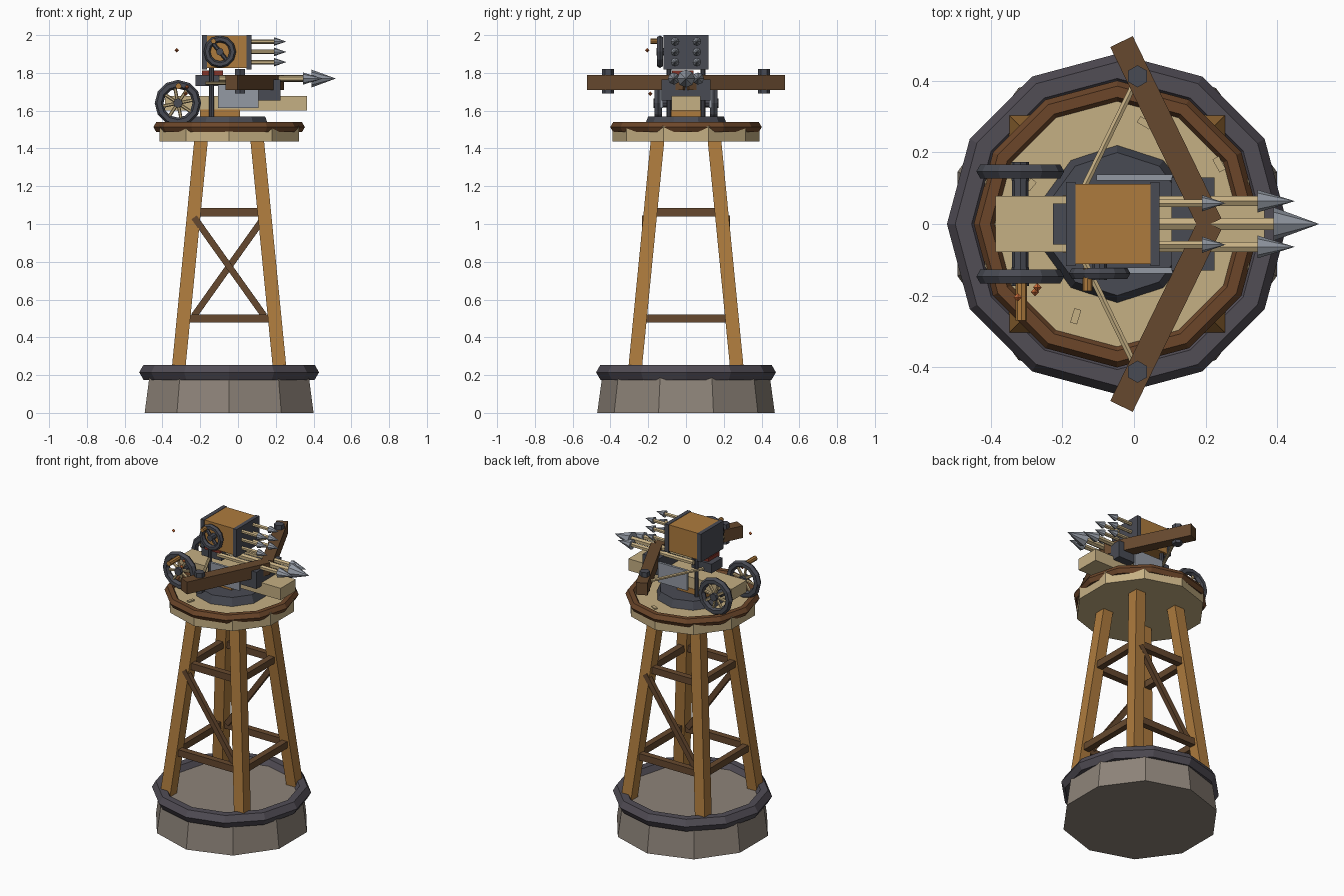
import bpy, bmesh
from math import sin, cos, pi
from mathutils import Vector, Matrix

if "Cube" in bpy.data.objects:
    bpy.data.objects.remove(bpy.data.objects["Cube"])

CX = -0.047  # tower axis


def mat(name, r, g, b):
    m = bpy.data.materials.new(name)
    m.diffuse_color = [(c / 255) ** 2.2 for c in (r, g, b)] + [1]
    m.use_nodes = True
    m.node_tree.nodes["Principled BSDF"].inputs["Base Color"].default_value = m.diffuse_color
    return m


WOOD = mat("wood", 172, 122, 64)
DARKWOOD = mat("dark_wood", 102, 74, 50)
RIM = mat("rim_wood", 108, 72, 46)
TAN = mat("pale_wood", 196, 174, 130)
IRON = mat("iron", 74, 76, 84)
BAND = mat("dark_band", 82, 78, 86)
STEEL = mat("steel", 146, 152, 162)
STONE = mat("stone", 140, 130, 120)
EMBER = mat("ember", 210, 110, 60)
RED = mat("red", 130, 55, 45)


def finish(bm, name, m):
    bmesh.ops.recalc_face_normals(bm, faces=bm.faces)
    me = bpy.data.meshes.new(name)
    bm.to_mesh(me)
    bm.free()
    me.materials.append(m)
    o = bpy.data.objects.new(name, me)
    bpy.context.collection.objects.link(o)
    return o


def box(name, x, y, z, m, shift=(0, 0)):
    """Box from ranges; shift slides the top face sideways."""
    bm = bmesh.new()
    bmesh.ops.create_cube(bm, size=1)
    for v in bm.verts:
        top = v.co.z > 0
        v.co = [a + (c + 0.5) * (b - a) for c, (a, b) in zip(v.co, (x, y, z))]
        if top:
            v.co.x += shift[0]
            v.co.y += shift[1]
    return finish(bm, name, m)


def beam(name, a, b, w, h, m):
    """Rectangular beam from a to b, w across, h along the upright side."""
    a, b = Vector(a), Vector(b)
    d = (b - a).normalized()
    side = d.cross(Vector((0, 0, 1))).normalized()
    up = side.cross(d)
    bm = bmesh.new()
    bmesh.ops.create_cube(bm, size=1)
    for v in bm.verts:
        c = v.co.copy()
        v.co = a + (b - a) * (c.x + 0.5) + side * c.y * w + up * c.z * h
    return finish(bm, name, m)


def rod(name, a, b, r, m, r2=None, n=8):
    """Cylinder or cone from a to b."""
    a, b = Vector(a), Vector(b)
    bm = bmesh.new()
    bmesh.ops.create_cone(bm, cap_ends=True, segments=n, radius1=r,
                          radius2=r if r2 is None else r2, depth=(b - a).length)
    d = b - a
    q = Matrix() if d.x == d.y == 0 else d.to_track_quat('Z', 'Y').to_matrix().to_4x4()
    bm.transform(Matrix.Translation((a + b) / 2) @ q)
    return finish(bm, name, m)


def ring(name, c, R, r, m, n=12, k=6, upright=False):
    """Low-poly torus, flat or standing on the xz plane."""
    bm = bmesh.new()
    rows = []
    for i in range(n):
        t = 2 * pi * i / n
        row = []
        for j in range(k):
            p = 2 * pi * j / k
            q, h = R + r * cos(p), r * sin(p)
            co = (q * cos(t), h, q * sin(t)) if upright else (q * cos(t), q * sin(t), h)
            row.append(bm.verts.new(Vector(c) + Vector(co)))
        rows.append(row)
    for i in range(n):
        for j in range(k):
            s, t = rows[i], rows[(i + 1) % n]
            bm.faces.new((s[j], t[j], t[(j + 1) % k], s[(j + 1) % k]))
    return finish(bm, name, m)


def arrow(name, y, z, x0, xb, tip, rs, rh):
    rod(name + "_shaft", (x0, y, z), (xb + 0.01, y, z), rs, TAN, n=6)
    rod(name + "_head", (xb, y, z), (tip, y, z), rh, STEEL, r2=0, n=8)


# stone base
rod("stone_base", (CX, 0, 0), (CX, 0, 0.22), 0.47, STONE, r2=0.44, n=10)
ring("base_band", (CX, 0, 0.215), 0.43, 0.046, BAND)

# splayed legs and braces
for sx in (-1, 1):
    for sy in (-1, 1):
        x, y = CX + sx * 0.271, sy * 0.273
        box("leg", (x - .036, x + .036), (y - .036, y + .036), (0.2, 1.46), WOOD,
            (-sx * 0.124, -sy * 0.124))
for z in (0.5, 1.062):
    e = 0.271 - (z - 0.2) * 0.0985
    for s in (-1, 1):
        box("brace_x", (CX - e, CX + e), (s * e - .02, s * e + .02), (z - .022, z + .022), DARKWOOD)
        x = CX + s * e
        box("brace_y", (x - .02, x + .02), (-e, e), (z - .022, z + .022), DARKWOOD)
for s in (-1, 1):
    beam("diagonal_brace", (CX + s * 0.185, s * 0.217, 1.035),
         (CX - s * 0.185, s * 0.222, 0.515), 0.03, 0.034, DARKWOOD)

# platform, rim and turntable
rod("platform", (CX, 0, 1.437), (CX, 0, 1.52), 0.388, TAN, n=10)
ring("platform_rim", (CX, 0, 1.513), 0.37, 0.031, RIM)
rod("turntable", (CX, 0, 1.515), (CX, 0, 1.57), 0.222, IRON, r2=0.2, n=10)
for i, (x, y, dx, dy) in enumerate(((.03, .283, .017, -.01), (.238, .167, .01, -.018),
                                    (-.29, .11, .01, .012), (-.163, -.258, .006, .02))):
    beam("platform_peg", (x - dx, y - dy, 1.522), (x + dx, y + dy, 1.522), 0.02, 0.012, TAN)

# stock and carriage
box("pedestal", (-0.2, 0.01), (-.08, .08), (1.565, 1.605), WOOD)
box("stock", (-0.387, 0.365), (-.078, .078), (1.6, 1.677), TAN)
box("bow_block", (0.105, 0.225), (-.13, .13), (1.655, 1.765), IRON)
box("trigger_block", (-0.226, -0.08), (-.057, .057), (1.73, 1.79), IRON)
box("trigger_lever", (-0.19, -0.08), (-.075, .04), (1.785, 1.812), RED)
for s in (-1, 1):
    box("side_plate", (-0.105, 0.108), (s * .13 - .008, s * .13 + .008), (1.615, 1.745), STEEL)
    rod("magazine_post", (-0.14, s * .09, 1.57), (-0.14, s * .09, 1.83), 0.013, IRON)

    # bow arms, pins and string
    beam("bow_arm", (-0.035, s * .51, 1.75), (0.213, s * .0, 1.75), 0.07, 0.08, DARKWOOD)
    rod("arm_pin", (0.01, s * .413, 1.69), (0.01, s * .413, 1.82), 0.031, IRON, n=6)
    rod("bow_string", (0.0, s * .39, 1.745), (-0.18, s * .02, 1.745), 0.01, TAN, n=6)

    # wheels
    c = Vector((-0.318, s * .147, 1.64))
    ring("wheel_rim", c, 0.1, 0.023, IRON, upright=True)
    rod("wheel_hub", c - Vector((0, .026, 0)), c + Vector((0, .026, 0)), 0.025, IRON)
    for i in range(4):
        t = pi * i / 4 + 0.2
        d = Vector((cos(t), 0, sin(t))) * 0.095
        rod("wheel_spoke", c - d, c + d, 0.009, TAN, n=6)
rod("wheel_axle", (-0.318, -.147, 1.64), (-0.318, .147, 1.64), 0.023, IRON)
rod("wheel_handle", (-0.315, -.15, 1.73), (-0.315, -.27, 1.73), 0.016, WOOD)

# three main bolts
arrow("main_bolt", 0, 1.77, -0.17, 0.39, 0.518, 0.019, 0.047)
for s in (-1, 1):
    arrow("side_bolt", s * .064, 1.77, -0.1, 0.345, 0.45, 0.016, 0.032)

# magazine with six arrows
box("magazine", (-0.166, 0.048), (-.112, .112), (1.825, 1.998), WOOD)
for x in (-0.19, 0.046):
    box("magazine_plate", (x, x + .026), (-.118, .118), (1.817, 2.0), IRON)
for z in (1.857, 1.911, 1.966):
    for y in (-.058, .058):
        arrow("magazine_arrow", y, z, 0.05, 0.19, 0.256, 0.012, 0.023)

# crank wheel on the magazine
c = Vector((-0.096, -.138, 1.912))
ring("crank_wheel", c, 0.068, 0.018, IRON, upright=True)
rod("crank_hub", c + Vector((0, .03, 0)), c - Vector((0, .018, 0)), 0.02, IRON)
d = Vector((0.045, 0, -.055))
rod("crank_spoke", c - d, c + d, 0.011, IRON, n=6)
rod("crank_handle", (-0.13, -.125, 1.968), (-0.13, -.187, 1.968), 0.014, WOOD)

# floating sparks
for p in ((-.325, -.205, 1.92), (-.277, -.19, 1.69), (-.27, -.177, 1.725)):
    bm = bmesh.new()
    for s in (-1, 1):
        bmesh.ops.create_cone(bm, segments=4, radius1=0.012, radius2=0, depth=0.012,
                              matrix=Matrix.Translation((p[0], p[1], p[2] + s * .006))
                              @ Matrix.Diagonal((1, 1, s, 1)))
    bmesh.ops.remove_doubles(bm, verts=bm.verts, dist=0.0005)
    finish(bm, "spark", EMBER)
